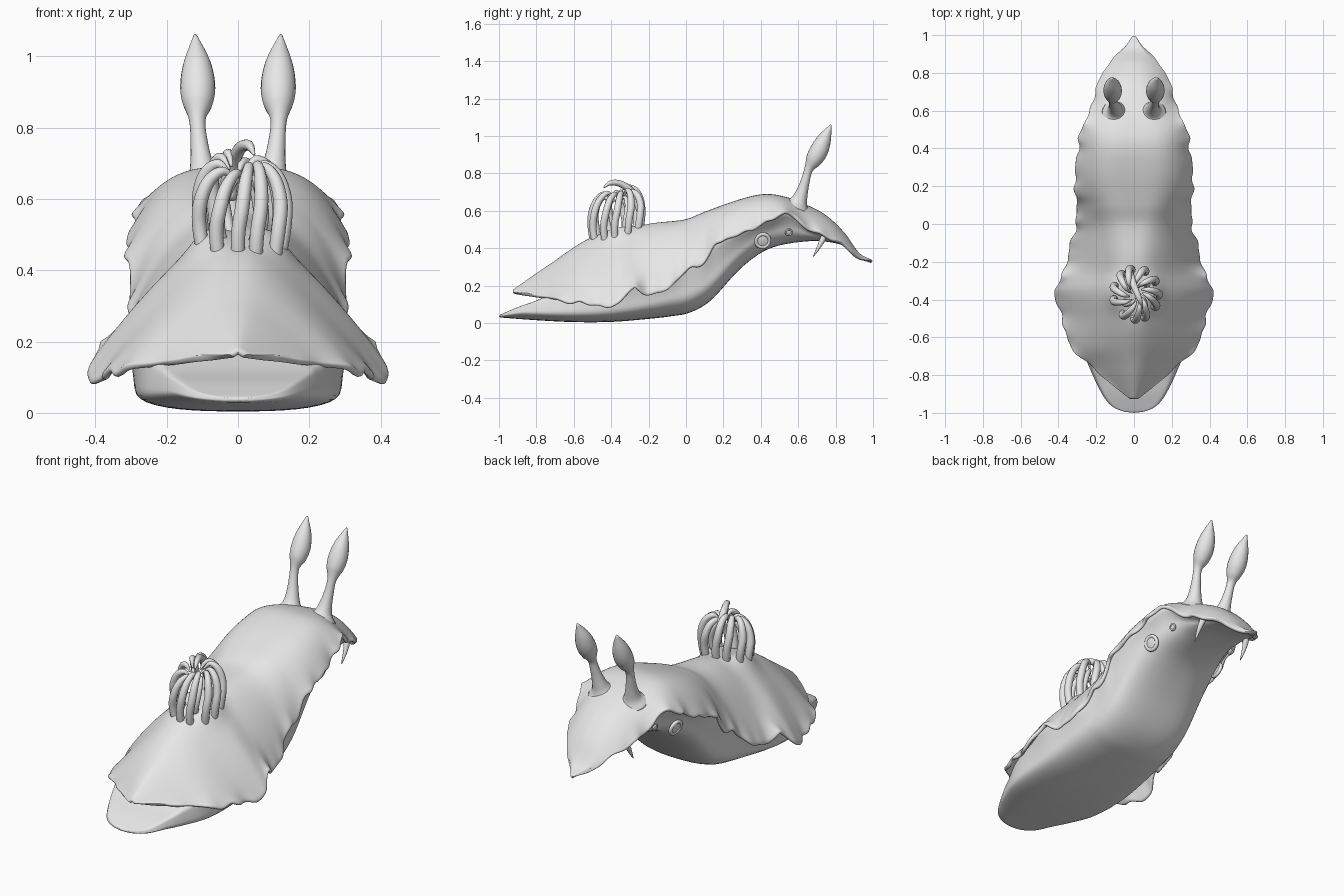
import bpy, math, random
from mathutils import Vector

random.seed(4)
if "Cube" in bpy.data.objects:
    bpy.data.objects.remove(bpy.data.objects["Cube"])

GREY = (0.8, 0.8, 0.8, 1)
skin = bpy.data.materials.new("pale_grey_skin")
skin.use_nodes = True
skin.diffuse_color = GREY
skin.node_tree.nodes["Principled BSDF"].inputs["Base Color"].default_value = GREY


def spline(pts, t):
    """Smooth interpolation of (position, value) pairs."""
    t = min(max(t, pts[0][0]), pts[-1][0])
    k = 0
    while k < len(pts) - 2 and t > pts[k + 1][0]:
        k += 1

    def slope(i):
        a, b = pts[max(i - 1, 0)], pts[min(i + 1, len(pts) - 1)]
        return (b[1] - a[1]) / (b[0] - a[0])
    (x0, v0), (x1, v1) = pts[k], pts[k + 1]
    h = x1 - x0
    u = (t - x0) / h
    return ((1 + 2 * u) * (1 - u) ** 2 * v0 + u * (1 - u) ** 2 * h * slope(k)
            + u * u * (3 - 2 * u) * v1 + u * u * (u - 1) * h * slope(k + 1))


def loft(name, rows, closed=True):
    """Skin a list of point rows; closed rows get end caps."""
    n, m = len(rows), len(rows[0])
    faces = []
    for i in range(n - 1):
        for j in range(m if closed else m - 1):
            k = (j + 1) % m
            faces.append((i * m + j, i * m + k, (i + 1) * m + k, (i + 1) * m + j))
    if closed:
        faces += [tuple(reversed(range(m))), tuple(range((n - 1) * m, n * m))]
    mesh = bpy.data.meshes.new(name)
    mesh.from_pydata([tuple(p) for row in rows for p in row], [], faces)
    mesh.polygons.foreach_set("use_smooth", [True] * len(faces))
    mesh.materials.append(skin)
    ob = bpy.data.objects.new(name, mesh)
    bpy.context.collection.objects.link(ob)
    return ob


def tube(name, path, radii, steps=24, sides=14):
    """Round tapering tube along a smooth path."""
    last = len(path) - 1

    def at(t):
        return Vector([spline(list(enumerate(p[c] for p in path)), t) for c in range(3)])
    rows = []
    for i in range(steps + 1):
        t = last * i / steps
        tangent = at(min(t + 0.05, last)) - at(max(t - 0.05, 0))
        turn = Vector((0, 0, 1)).rotation_difference(tangent)
        r = spline(list(enumerate(radii)), t)
        rows.append([at(t) + turn @ Vector((r * math.cos(a), r * math.sin(a), 0))
                     for a in (math.tau * j / sides for j in range(sides))])
    return loft(name, rows)


# Mantle outlines along the body, tail to head; skirt is the rim without its scallops
ridge = [(-.93, .175), (-.75, .30), (-.5, .46), (-.2, .53), (0, .555), (.1, .595), (.3, .665),
         (.43, .69), (.55, .67), (.65, .63), (.75, .575), (.85, .48), (.93, .37), (1, .337)]
rim = [(-.93, .165), (-.8, .15), (-.65, .12), (-.5, .105), (-.4, .085), (-.28, .19), (-.2, .155),
       (-.1, .18), (0, .28), (.1, .33), (.15, .42), (.3, .48), (.45, .55), (.54, .6),
       (.65, .51), (.75, .465), (.85, .42), (.93, .345), (1, .333)]
skirt = [(-.93, .165), (-.6, .115), (-.35, .13), (-.1, .21), (.1, .35), (.3, .48), (.5, .56),
         (.65, .52), (.85, .42), (1, .333)]
width = [(-.93, .02), (-.85, .12), (-.75, .235), (-.65, .34), (-.5, .385), (-.36, .425),
         (-.25, .375), (-.1, .34), (0, .31), (.1, .31), (.25, .318), (.4, .3), (.5, .285),
         (.6, .235), (.7, .21), (.8, .17), (.88, .11), (.95, .04), (1, .006)]
power = [(-.93, 1.2), (-.4, 1.3), (-.1, 1.7), (.2, 2.9), (.5, 2.7), (.7, 2), (1, 2)]
ROUND = .15


def mantle_z(y, s):
    top, edge = spline(ridge, y), spline(skirt, y)
    soft = (math.hypot(s, ROUND) - ROUND) / (math.hypot(1, ROUND) - ROUND)
    z = top - (top - edge) * soft ** spline(power, y)
    # Shoulders that carry the gill crown
    x = s * spline(width, y)
    r = math.hypot(x, y + .37) + .001
    z += .035 * math.exp(-((r - .1) / .05) ** 2) * (x / r) ** 2
    return z + (spline(rim, y) - edge) * abs(s) ** 7


# Ruffled mantle sheet
rows = []
for i in range(121):
    y = -.93 + 1.93 * i / 120
    w = spline(width, y)
    fade = min(1, w / .25)
    ruffle = fade * (.6 * math.sin(44 * y) + .4 * math.sin(71 * y + 1))
    flutter = fade * (.6 * math.sin(44 * y + 1.2) + .4 * math.sin(63 * y))
    row = []
    for j in range(61):
        s = -1 + j / 30
        lip = abs(s) ** 12
        row.append(((w + .010 * ruffle * lip) * s, y, mantle_z(y, s) + .011 * lip * flutter))
    rows.append(row)
mantle = loft("mantle", rows, closed=False)
solid = mantle.modifiers.new("thickness", 'SOLIDIFY')
solid.thickness = .02
solid.offset = -1
sub = mantle.modifiers.new("round_edges", 'SUBSURF')
sub.levels = sub.render_levels = 1

# Body and creeping foot beneath the mantle
sole = [(-1, .03), (-.8, .015), (-.6, .005), (-.4, .006), (-.2, .022), (-.08, .036), (.02, .055),
        (.13, .118), (.28, .28), (.4, .375), (.5, .415), (.65, .437), (.75, .435), (.85, .41),
        (.94, .345)]
foot_width = [(-1, .04), (-.985, .09), (-.95, .135), (-.9, .17), (-.8, .22), (-.65, .275),
              (-.45, .29), (-.2, .28), (0, .265), (.2, .25), (.35, .235), (.5, .2), (.7, .15),
              (.85, .08), (.94, .02)]
foot_top = [(-1, .042), (-.9, .085), (-.8, .12), (-.7, .17), (-.5, .28), (-.2, .6), (1, .7)]
lift = [(-1, .03), (-.4, .05), (0, .085), (.3, .08), (.7, .05), (1, .03)]
rows = []
for i in range(81):
    y = -1 + 1.94 * i / 80
    w, b, low = spline(width, y), spline(foot_width, y), spline(sole, y)
    cap = spline(foot_top, y)

    def roof(x):
        s = min(1, x / max(w, .02))
        under = mantle_z(y, s) - .014 if y > -.9 else cap
        return max(low + .008, min(cap, under))
    blend = min(1, max(0, (y + .7) / .8))
    c = b * .94 * (1 - blend) + w * .95 * blend
    side = roof(c)
    edge = low + min(spline(lift, y), .45 * (side - low))
    half = [(b * u, low + (edge - low) * f)
            for u, f in ((.2, 0), (.45, .06), (.7, .22), (.9, .55), (1, 1))]
    for u in (.2, .4, .6, .8):
        half.append((b + (c - b) * u ** 1.6, edge + (side - edge) * u))
    half += [(c * u, roof(c * u)) for u in (1, .85, .65, .45, .2)]
    rows.append([(x, y, z) for x, z in half] + [(-x, y, z) for x, z in reversed(half)])
body = loft("body_and_foot", rows)
sub = body.modifiers.new("smooth_body", 'SUBSURF')
sub.levels = sub.render_levels = 1

# Paired head organs
for side, word in ((1, "left"), (-1, "right")):
    tube(word + "_head_stalk",
         [(side * x, y, z) for x, y, z in
          ((.095, .59, .62), (.097, .603, .65), (.101, .617, .69), (.108, .635, .75),
           (.114, .655, .82), (.113, .682, .87), (.113, .71, .92), (.115, .74, .985),
           (.12, .775, 1.06))],
         (.075, .047, .034, .025, .023, .043, .049, .037, .004), 48, 20)
    tube(word + "_mouth_feeler",
         [(side * x, y, z) for x, y, z in
          ((.14, .745, .48), (.15, .732, .45), (.155, .712, .41), (.155, .68, .355))],
         (.015, .016, .011, .002), 14, 12)
    # Side openings: raised ring with a shallow plug
    for y, z, x, r in ((.41, .44, .224, .036), (.55, .485, .196, .016)):
        facing = Vector((side, .15, -.3)).to_track_quat('Z', 'Y').to_euler()
        bpy.ops.mesh.primitive_torus_add(major_radius=r, minor_radius=r * .28, major_segments=28,
                                         minor_segments=10, location=(side * x, y, z),
                                         rotation=facing)
        ring = bpy.context.object
        ring.name = word + "_side_opening_ring"
        bpy.ops.mesh.primitive_uv_sphere_add(radius=r, segments=20, ring_count=10,
                                             location=(side * x, y, z), rotation=facing)
        plug = bpy.context.object
        plug.name = word + "_side_opening_plug"
        plug.scale.z = .25
        for ob in (ring, plug):
            ob.data.materials.append(skin)
            ob.data.polygons.foreach_set("use_smooth", [True] * len(ob.data.polygons))


def gill(name, angle, shape, radii):
    """One curling gill from (radius, height, twist) stations."""
    path = []
    for r, h, twist in shape:
        a = angle + twist
        y = -.37 + 1.12 * r * math.sin(a)
        path.append((.01 + r * math.cos(a), y, .48 + .25 * (y + .37) + h))
    tube(name, path, radii, 26, 10)


# Crown of gills on the back
COUNT = 11
for i in range(COUNT):
    k = random.uniform(.9, 1.04)
    gill("gill_%d" % (i + 1), math.tau * i / COUNT + random.uniform(-.1, .1),
         [(.105, -.05, 0), (.121, .05, 0), (.121, .13 * k, .1), (.1, .195 * k, .2),
          (.065, .225 * k, .4), (.035, .2 * k, .7)],
         (.019, .02, .02, .018, .013, .004))
for i in range(4):
    gill("inner_gill_%d" % (i + 1), math.tau * i / 4 + .5,
         [(.05, -.03, 0), (.075, .06, .1), (.07, .13, .3), (.045, .18, .6), (.02, .17, 1)],
         (.014, .015, .014, .01, .003))
tube("tall_curled_gill",
     [(-.02, -.25, .6), (-.015, -.28, .69), (.005, -.34, .74), (.03, -.4, .75), (.045, -.44, .725)],
     (.016, .019, .018, .014, .004), 26, 10)
